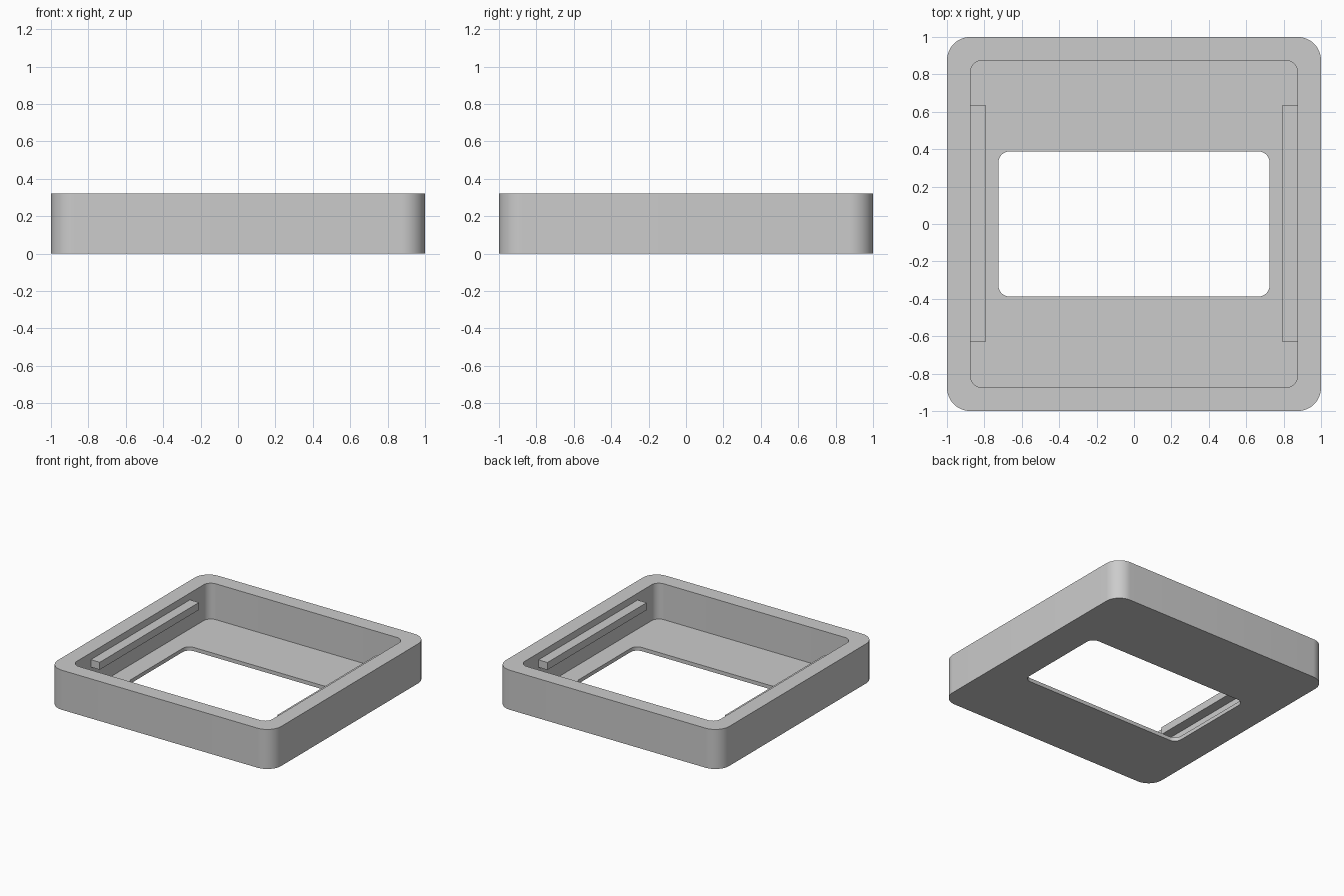
import bpy
import bmesh
from math import cos, sin, pi

cube = bpy.data.objects.get("Cube")
if cube:
    bpy.data.objects.remove(cube, do_unlink=True)

HEIGHT, FLOOR = 0.32, 0.03
CORNER_STEPS = 12

grey = bpy.data.materials.new("plain_grey")
grey.use_nodes = True
colour = (0.6, 0.6, 0.6, 1)
grey.diffuse_color = colour
grey.node_tree.nodes["Principled BSDF"].inputs["Base Color"].default_value = colour


def add_object(name, bm):
    bmesh.ops.recalc_face_normals(bm, faces=bm.faces[:])
    mesh = bpy.data.meshes.new(name)
    bm.to_mesh(mesh)
    bm.free()
    mesh.materials.append(grey)
    obj = bpy.data.objects.new(name, mesh)
    bpy.context.collection.objects.link(obj)
    return obj


def rounded_loop(bm, half_x, half_y, radius, z):
    """Ring of vertices around a rounded rectangle."""
    loop = []
    for corner, (sx, sy) in enumerate([(1, 1), (-1, 1), (-1, -1), (1, -1)]):
        for step in range(CORNER_STEPS + 1):
            a = (corner + step / CORNER_STEPS) * pi / 2
            loop.append(bm.verts.new((sx * (half_x - radius) + radius * cos(a),
                                      sy * (half_y - radius) + radius * sin(a), z)))
    return loop


# Tray: a closed skin running over the walls, floor and window opening
outer = (1.0, 1.0, 0.125)
inner = (0.875, 0.875, 0.065)
window = (0.725, 0.388, 0.06)
bm = bmesh.new()
loops = [rounded_loop(bm, *shape, z) for shape, z in (
    (window, 0), (outer, 0), (outer, HEIGHT),
    (inner, HEIGHT), (inner, FLOOR), (window, FLOOR))]
for i, low in enumerate(loops):
    high = loops[(i + 1) % len(loops)]
    for j in range(len(low)):
        k = (j + 1) % len(low)
        bm.faces.new((low[j], low[k], high[k], high[j]))
tray = add_object("tray", bm)
bpy.ops.object.select_all(action='DESELECT')
tray.select_set(True)
bpy.context.view_layer.objects.active = tray
bpy.ops.object.shade_smooth_by_angle(angle=pi / 6)

# Rails: one straight bar along each side wall
for name, side in (("left_rail", 1), ("right_rail", -1)):
    bm = bmesh.new()
    bmesh.ops.create_cube(bm, size=1)
    bmesh.ops.scale(bm, vec=(0.085, 1.267, 0.06), verts=bm.verts[:])
    bmesh.ops.translate(bm, vec=(side * 0.8375, 0.002, 0.235), verts=bm.verts[:])
    add_object(name, bm)
